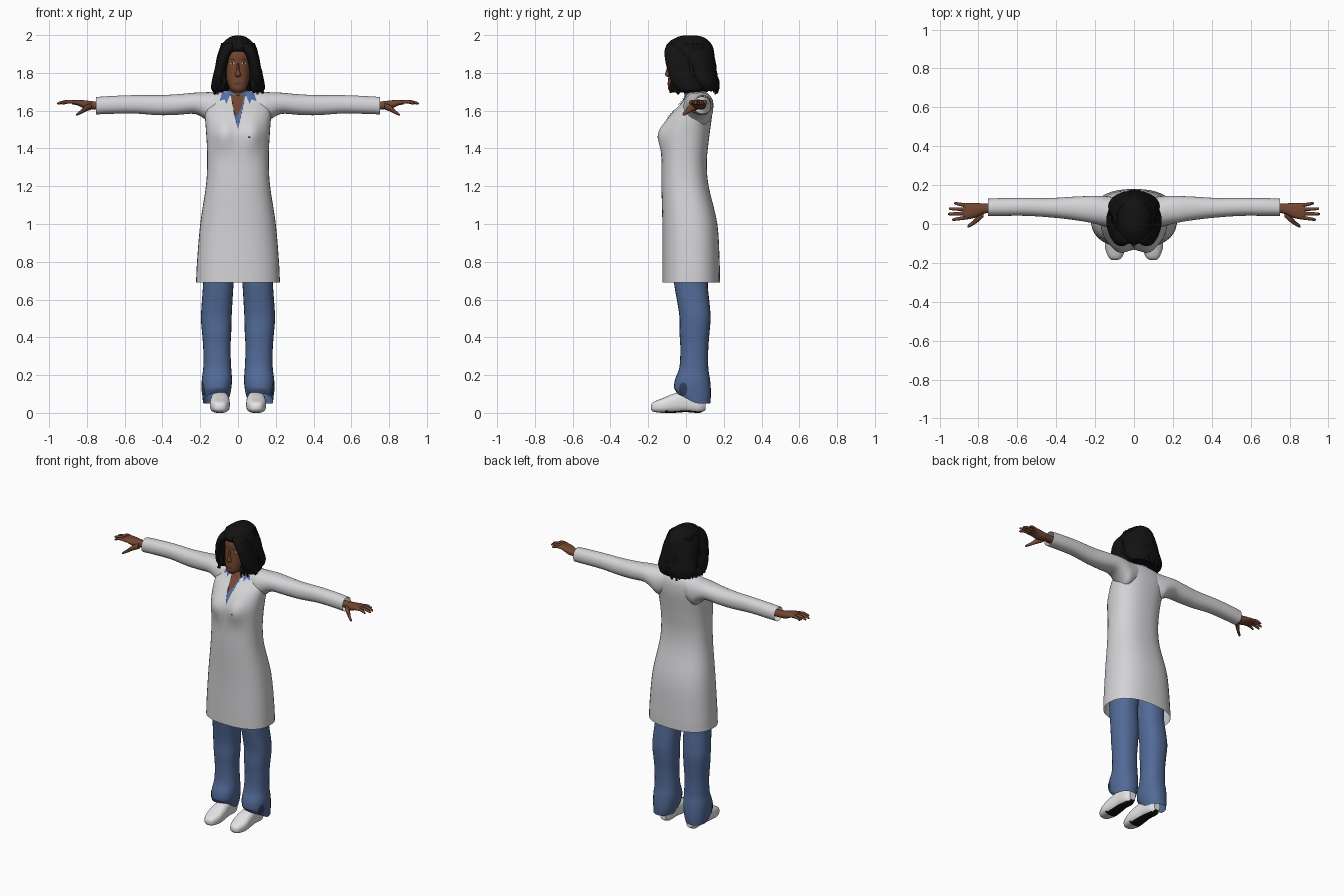
import bpy, bmesh, math, random
from mathutils import Vector
from mathutils.bvhtree import BVHTree

random.seed(4)
if "Cube" in bpy.data.objects:
    bpy.data.objects.remove(bpy.data.objects["Cube"])
made = []


def material(name, r, g, b):
    m = bpy.data.materials.new(name)
    m.use_nodes = True
    m.diffuse_color = (r, g, b, 1)
    bsdf = m.node_tree.nodes["Principled BSDF"]
    bsdf.inputs["Base Color"].default_value = (r, g, b, 1)
    bsdf.inputs["Roughness"].default_value = 0.8
    return m


WHITE = material("coat white", 0.66, 0.65, 0.67)
SHOE = material("shoe white", 0.78, 0.78, 0.78)
DENIM = material("denim blue", 0.085, 0.145, 0.31)
PATCH = material("dark denim", 0.03, 0.05, 0.12)
SHIRT = material("shirt blue", 0.09, 0.16, 0.38)
SKIN = material("brown skin", 0.17, 0.062, 0.03)
LIPS = material("lip brown", 0.12, 0.035, 0.025)
EYE = material("eye white", 0.5, 0.45, 0.4)
BLACK = material("hair black", 0.006, 0.006, 0.006)


def add(name, bm, mat):
    mesh = bpy.data.meshes.new(name)
    bmesh.ops.recalc_face_normals(bm, faces=bm.faces)
    bm.to_mesh(mesh)
    bm.free()
    mesh.materials.append(mat)
    ob = bpy.data.objects.new(name, mesh)
    bpy.context.collection.objects.link(ob)
    made.append(ob)
    return ob


def smooth_rings(rings, steps):
    """Catmull-Rom interpolation through the given rings."""
    out = []
    for i in range(len(rings) - 1):
        quad = [rings[max(i - 1, 0)], rings[i], rings[i + 1], rings[min(i + 2, len(rings) - 1)]]
        for k in range(steps):
            t = k / steps
            out.append([b + t / 2 * (c - a + t * (2 * a - 5 * b + 4 * c - d + t * (3 * (b - c) + d - a)))
                        for a, b, c, d in zip(*quad)])
    return out + [list(rings[-1])]


def loft(name, mat, rings, axis="z", side=1, power=2, sides=28, caps=(True, True), shape=None, steps=4):
    """Skin rings of (position, low a, high a, low b, high b) along an axis."""
    bm = bmesh.new()
    loops = []
    for t, a0, a1, b0, b1 in smooth_rings(rings, steps):
        loop = []
        for k in range(sides):
            ang = math.tau * k / sides
            c, s = math.cos(ang), math.sin(ang)
            a = (a0 + a1) / 2 + (a1 - a0) / 2 * math.copysign(abs(c) ** (2 / power), c)
            b = (b0 + b1) / 2 + (b1 - b0) / 2 * math.copysign(abs(s) ** (2 / power), s)
            p = Vector({"x": (t, a, b), "y": (a, t, b), "z": (a, b, t)}[axis])
            if shape:
                p = shape(p)
            p.x *= side
            loop.append(bm.verts.new(p))
        loops.append(loop)
    for lo, hi in zip(loops, loops[1:]):
        for k in range(sides):
            n = (k + 1) % sides
            bm.faces.new((lo[k], lo[n], hi[n], hi[k]))
    for cap, loop in zip(caps, (loops[0], loops[-1])):
        if cap:
            bm.faces.new(loop)
    return add(name, bm, mat)


def decal(name, mat, target, points, axis="y", side=1, lift=0.004):
    """Thin patch laid onto a surface: projected along +y, or inwards along x."""
    me = target.data
    tree = BVHTree.FromPolygons([v.co for v in me.vertices], [p.vertices[:] for p in me.polygons])
    ray = Vector((0, 1, 0)) if axis == "y" else Vector((-side, 0, 0))
    bm = bmesh.new()
    flat = [Vector((u, 0, z)) if axis == "y" else Vector((0, u, z)) for u, z in points]
    bm.faces.new([bm.verts.new(p - ray) for p in flat])
    bmesh.ops.triangulate(bm, faces=bm.faces)
    bmesh.ops.subdivide_edges(bm, edges=bm.edges, cuts=5, use_grid_fill=True)
    for v in bm.verts:
        hit = tree.ray_cast(v.co, ray)[0] or tree.find_nearest(v.co + ray * 1.03)[0]
        v.co = hit - ray * lift
    return add(name, bm, mat)


def oval(u, z, ru, rz, n=14):
    return [(u + ru * math.cos(math.tau * k / n), z + rz * math.sin(math.tau * k / n)) for k in range(n)]


def bust(p):
    if p.y < 0:
        p.y -= 0.03 * math.exp(-((abs(p.x) - 0.075) / 0.05) ** 2 - ((p.z - 1.475) / 0.075) ** 2)
    return p


# Coat body, open at the hem
coat = loft("coat_body", WHITE, [
    (0.69, -.222, .222, -.125, .18), (0.8, -.217, .217, -.125, .178), (1.0, -.2, .2, -.125, .166),
    (1.2, -.17, .17, -.13, .12), (1.32, -.163, .163, -.13, .11), (1.42, -.165, .165, -.13, .118),
    (1.5, -.17, .17, -.12, .128), (1.58, -.175, .175, -.08, .138), (1.64, -.17, .17, -.025, .137),
    (1.68, -.145, .145, .0, .125), (1.7, -.07, .07, .01, .105)],
    power=2.4, sides=40, caps=(False, True), shape=bust)

# Shirt neckline, throat opening and pocket pen
decal("shirt_front", SHIRT, coat, [(-.035, 1.68), (.04, 1.68), (.018, 1.58), (0, 1.5), (-.02, 1.58)])
decal("throat_opening", SKIN, coat, [(-.04, 1.695), (.035, 1.695), (.02, 1.62), (-.008, 1.565), (-.03, 1.63)],
      lift=0.008)
decal("pocket_pen", BLACK, coat, oval(.06, 1.46, .007, .004))

# Head, nose and neck
head = loft("head", SKIN, [
    (1.695, -.02, .02, -.08, -.03), (1.715, -.042, .042, -.094, .01), (1.75, -.057, .057, -.095, .05),
    (1.79, -.066, .066, -.093, .08), (1.85, -.07, .07, -.09, .1), (1.9, -.068, .068, -.092, .1),
    (1.94, -.055, .055, -.07, .09), (1.965, -.03, .03, -.03, .05)], power=2.3)
loft("nose", SKIN, [(1.85, -.006, .006, -.094, -.07), (1.81, -.01, .01, -.106, -.07),
                    (1.79, -.016, .016, -.111, -.07), (1.778, -.012, .012, -.1, -.07)], sides=12)
loft("neck", SKIN, [(1.58, -.06, .06, 0, .1), (1.66, -.05, .05, -.005, .09), (1.75, -.048, .048, -.02, .08)])
loft("shirt_collar", SHIRT, [(1.66, -.09, .09, -.005, .115), (1.69, -.078, .078, -.008, .112),
                             (1.708, -.06, .06, 0, .105)], caps=(False, False))
decal("mouth", LIPS, head, oval(0, 1.742, .024, .009), lift=0.003)

for side, word in ((1, "left"), (-1, "right")):
    # Painted face
    decal(word + "_eye", EYE, head, oval(side * .03, 1.85, .012, .005), lift=0.002)
    decal(word + "_iris", BLACK, head, oval(side * .03, 1.85, .005, .005), lift=0.004)
    decal(word + "_eyebrow", BLACK, head, [(side * x, z) for x, z in
          ((.014, 1.866), (.03, 1.873), (.047, 1.866), (.03, 1.869))], lift=0.003)
    # Collar points
    decal(word + "_collar_point", SHIRT, coat, [(side * x, z) for x, z in
          ((.035, 1.698), (.085, 1.695), (.098, 1.65), (.072, 1.66), (.062, 1.635))], lift=0.006)

    # Sleeve
    loft(word + "_sleeve", WHITE, [
        (.06, .0, .13, 1.56, 1.703), (.13, -.015, .142, 1.52, 1.7), (.175, -.005, .145, 1.555, 1.697),
        (.23, .008, .144, 1.583, 1.695), (.32, .022, .14, 1.578, 1.687), (.42, .033, .134, 1.576, 1.682),
        (.55, .042, .134, 1.585, 1.682), (.68, .042, .133, 1.583, 1.677), (.752, .042, .13, 1.58, 1.672)],
        axis="x", side=side, power=2.2, caps=(True, False))

    # Hand
    loft(word + "_palm", SKIN, [
        (.7, .055, .105, 1.605, 1.65), (.765, .055, .105, 1.607, 1.65), (.81, .035, .108, 1.61, 1.655),
        (.85, .025, .108, 1.628, 1.658), (.88, .028, .105, 1.633, 1.656)],
        axis="x", side=side, power=2.4, sides=18)
    for name, y, tip, splay in (("index", .034, .935, -.012), ("middle", .055, .957, -.004),
                                ("ring", .075, .952, .004), ("little", .095, .925, .012)):
        loft(f"{word}_{name}_finger", SKIN,
             [(x, y + f * splay - r, y + f * splay + r, z - r, z + r) for x, f, r, z in
              ((.855, 0, .01, 1.643), ((.86 + tip) / 2, .5, .009, 1.648), (tip - .008, .9, .007, 1.64),
               (tip, 1, .003, 1.637))], axis="x", side=side, sides=10, steps=3)
    loft(word + "_thumb", SKIN, [
        (.775, .035, .075, 1.605, 1.64), (.805, .008, .045, 1.595, 1.63), (.83, -.008, .016, 1.582, 1.606),
        (.85, -.018, .0, 1.574, 1.59), (.857, -.016, -.01, 1.575, 1.581)], axis="x", side=side, sides=10)

    # Trouser leg, with the cuff raised over the shoe
    def cuff(p):
        if p.z < 0.14:
            p.z += max(0, 0.05 - p.y) * 0.55 * (0.14 - p.z) / 0.09
        return p
    leg = loft(word + "_trouser_leg", DENIM, [
        (.05, .055, .185, -.045, .128), (.1, .04, .19, -.062, .132), (.17, .032, .192, -.06, .128),
        (.24, .036, .184, -.035, .118), (.34, .04, .184, -.03, .118), (.42, .036, .19, -.034, .124),
        (.5, .034, .196, -.034, .13), (.58, .03, .192, -.045, .125), (.7, .022, .184, -.065, .115),
        (.9, .004, .18, -.08, .13)], power=2.3, side=side, caps=(False, True), shape=cuff)
    decal(word + "_cuff_patch", PATCH, leg, oval(-.015, .125, .022, .036), axis="x", side=side)

    # Shoe with dark sole
    shoe = loft(word + "_shoe", SHOE, [
        (-.186, .085, .11, .018, .04), (-.172, .062, .13, .006, .058), (-.125, .045, .148, 0, .077),
        (-.065, .044, .147, 0, .102), (0, .052, .142, .004, .115), (.07, .058, .138, 0, .1),
        (.103, .075, .12, .015, .08)], axis="y", side=side, power=2.7)
    shoe.data.materials.append(BLACK)
    for f in shoe.data.polygons:
        if f.normal.z < -0.75 and f.center.y > -0.11:
            f.material_index = 1

    # Hair falling beside the face
    loft(word + "_hair_curtain", BLACK, [
        (1.955, .005, .07, -.095, .0), (1.925, .018, .092, -.112, .0), (1.88, .044, .11, -.112, .03),
        (1.82, .058, .124, -.1, .05), (1.76, .06, .138, -.08, .08), (1.715, .066, .142, -.05, .09),
        (1.695, .085, .125, -.02, .06)], side=side)

# Main hair mass
loft("hair_cap", BLACK, [
    (1.705, -.11, .11, .06, .165), (1.75, -.133, .133, .01, .172), (1.82, -.122, .122, -.02, .16),
    (1.88, -.113, .113, -.05, .152), (1.93, -.096, .096, -.105, .145), (1.965, -.074, .074, -.088, .125),
    (1.99, -.042, .042, -.045, .09), (1.998, -.012, .012, -.01, .05)])

# Wavy locks around the sides and back
locks = bpy.data.curves.new("hair_locks", "CURVE")
locks.dimensions = "3D"
locks.bevel_depth = 0.011
locks.bevel_resolution = 1
locks.resolution_u = 4
locks.materials.append(BLACK)
COUNT = 44
for k in range(COUNT):
    ang = math.radians(-48 + 276 * k / (COUNT - 1))
    end = random.uniform(1.685, 1.725)
    spline = locks.splines.new("BEZIER")
    spline.bezier_points.add(6)
    phase = random.uniform(0, 6)
    for i, bp in enumerate(spline.bezier_points):
        f = i / 6
        grow = 0.078 + 0.05 * f ** 0.7
        a = ang + 0.07 * math.sin(phase + i * 1.9)
        wave = 0.007 * f * math.sin(phase + i * 2.4)
        bp.co = ((grow + wave) * math.cos(a), 0.028 + (grow + 0.012 + wave) * math.sin(a),
                 1.955 + (end - 1.955) * f)
        bp.radius = 1.0 if i < 6 else 0.5
        bp.handle_left_type = bp.handle_right_type = "AUTO"
hair = bpy.data.objects.new("hair_locks", locks)
bpy.context.collection.objects.link(hair)

# Smooth shading with sharp edges kept
for ob in bpy.context.selected_objects:
    ob.select_set(False)
for ob in made:
    ob.select_set(True)
bpy.context.view_layer.objects.active = made[0]
bpy.ops.object.shade_smooth_by_angle(angle=math.radians(50))
